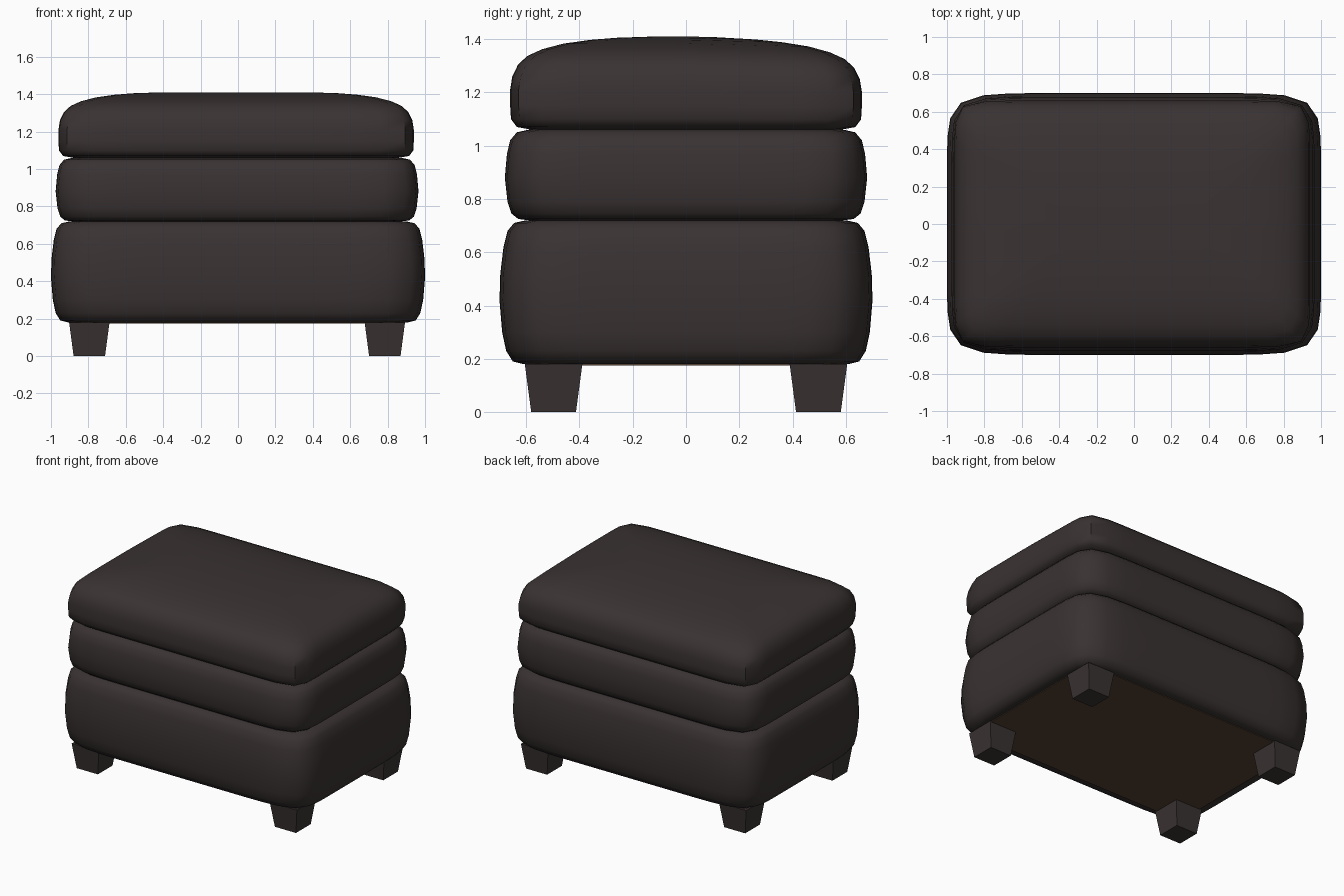
import bpy, bmesh, math

if "Cube" in bpy.data.objects:
    bpy.data.objects.remove(bpy.data.objects["Cube"], do_unlink=True)


def material(name, rgb):
    m = bpy.data.materials.new(name)
    m.use_nodes = True
    m.diffuse_color = (*rgb, 1)
    m.node_tree.nodes["Principled BSDF"].inputs["Base Color"].default_value = (*rgb, 1)
    return m


leather = material("dark leather", (0.042, 0.032, 0.032))
lining = material("brown lining", (0.085, 0.052, 0.032))


def add_object(name, bm, mat):
    bmesh.ops.recalc_face_normals(bm, faces=bm.faces)
    mesh = bpy.data.meshes.new(name)
    bm.to_mesh(mesh)
    bm.free()
    mesh.materials.append(mat)
    obj = bpy.data.objects.new(name, mesh)
    bpy.context.collection.objects.link(obj)
    return obj


def plan(a, b, n, steps=16):
    """Bulged rectangle outline, evenly sampled along its four sides."""
    points = []
    for quarter in range(4):
        for i in range(steps):
            u, v = 1, math.tan((2 * i / steps - 1) * math.pi / 4)
            for _ in range(quarter):
                u, v = -v, u
            r = (abs(u) ** n + abs(v) ** n) ** (-1 / n)
            points.append((a * u * r, b * v * r))
    return points


def cushion(name, a, b, n, profile, shift=0, slope=0):
    """Loft outlines through a profile of (inset, height)."""
    bm = bmesh.new()
    low, high = profile[0][1], profile[-1][1]
    rings = []
    for inset, z in profile:
        k = (z - low) / (high - low)
        rings.append([bm.verts.new((x + shift, y, z - slope * k * max(y, 0)))
                      for x, y in plan(a - inset, b - inset, n)])
    for r0, r1 in zip(rings, rings[1:]):
        for i in range(len(r0)):
            j = (i + 1) % len(r0)
            bm.faces.new((r0[i], r0[j], r1[j], r1[i]))
    bm.faces.new(rings[0])
    bm.faces.new(rings[-1])
    obj = add_object(name, bm, leather)
    bpy.ops.object.select_all(action="DESELECT")
    obj.select_set(True)
    bpy.context.view_layer.objects.active = obj
    bpy.ops.object.shade_smooth_by_angle(angle=math.radians(50))


def tapered_box(name, centre, bottom, top, z0, z1, mat):
    bm = bmesh.new()
    bmesh.ops.create_cube(bm, size=2)
    for v in bm.verts:
        half = top if v.co.z > 0 else bottom
        v.co = (centre[0] + v.co.x * half[0], centre[1] + v.co.y * half[1],
                z1 if v.co.z > 0 else z0)
    add_object(name, bm, mat)


# Upholstered body
cushion("base", 1.0, 0.70, 9,
        [(.09, .18), (.05, .19), (.025, .23), (.01, .3), (0, .42), (.003, .52),
         (.015, .62), (.03, .68), (.055, .71), (.1, .72)])
cushion("middle_cushion", 0.97, 0.68, 10,
        [(.09, .72), (.05, .725), (.025, .745), (.01, .79), (0, .88), (.008, .97),
         (.02, 1.02), (.045, 1.05), (.09, 1.06)], shift=-.005)
cushion("top_cushion", 0.95, 0.66, 14,
        [(.08, 1.06), (.025, 1.07), (.003, 1.1), (0, 1.15), (0, 1.21), (.008, 1.26),
         (.03, 1.305), (.065, 1.337), (.12, 1.362), (.2, 1.383), (.3, 1.397),
         (.4, 1.405), (.55, 1.41)], shift=-.01, slope=.025)

# Underside lining
tapered_box("underside_panel", (0, 0), (.885, .59), (.885, .59), .175, .182, lining)

# Four tapered legs
for sx, side in ((-1, "right"), (1, "left")):
    for sy, end in ((-1, "front"), (1, "back")):
        tapered_box(f"{end}_{side}_leg", (sx * .79 - .005, sy * .497),
                    (.084, .084), (.108, .108), 0, .18, leather)
